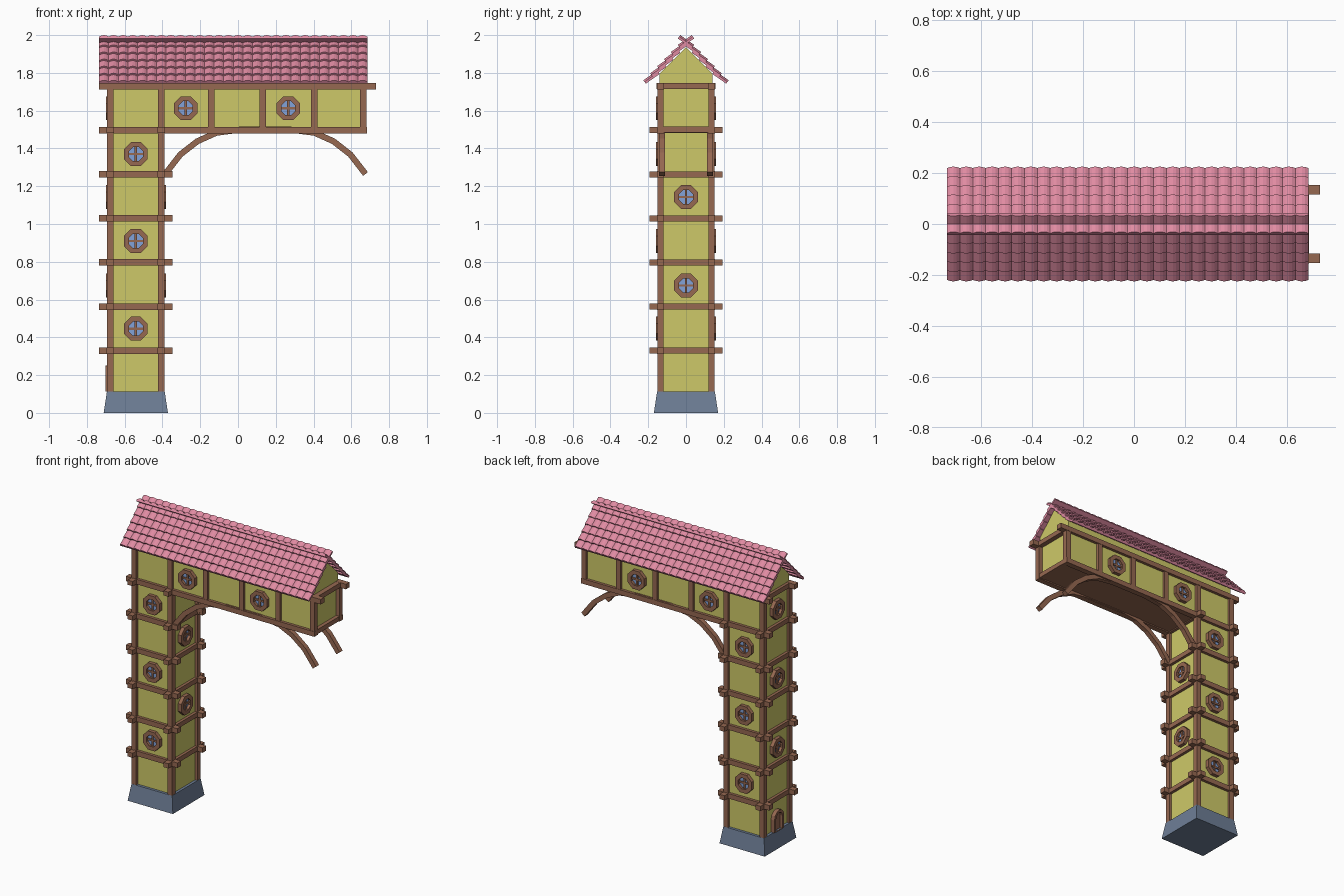
import bpy, bmesh, math
from mathutils import Matrix, Vector

if "Cube" in bpy.data.objects:
    bpy.data.objects.remove(bpy.data.objects["Cube"])


def material(name, rgb):
    lin = [((c / 255 + 0.055) / 1.055) ** 2.4 for c in rgb]
    m = bpy.data.materials.new(name)
    m.diffuse_color = (*lin, 1)
    m.use_nodes = True
    m.node_tree.nodes["Principled BSDF"].inputs["Base Color"].default_value = m.diffuse_color
    return m


PLASTER = material("yellow plaster", (206, 201, 104))
WOOD = material("brown wood", (150, 104, 81))
TILE = material("pink tile", (224, 139, 162))
STONE = material("slate stone", (110, 126, 150))
GLASS = material("blue glass", (130, 162, 216))

TX, R = -0.541, 0.135          # tower centre x, half spacing of the posts
LEVELS = [0.33, 0.563, 0.797, 1.03, 1.263, 1.497, 1.73]
T = 0.034                      # timber thickness


def finish(name, bm, mat):
    bmesh.ops.recalc_face_normals(bm, faces=bm.faces)
    me = bpy.data.meshes.new(name)
    bm.to_mesh(me)
    bm.free()
    me.materials.append(mat)
    ob = bpy.data.objects.new(name, me)
    bpy.context.collection.objects.link(ob)
    return ob


def add_box(bm, lo, hi):
    lo, hi = Vector(lo), Vector(hi)
    s = hi - lo
    bmesh.ops.create_cube(bm, size=1, matrix=Matrix.Translation((lo + hi) / 2) @ Matrix.Diagonal((*s, 1)))


def add_prism(bm, pts, offset):
    """Extrude a closed outline of 3D points along an offset."""
    a = [bm.verts.new(p) for p in pts]
    b = [bm.verts.new(Vector(p) + Vector(offset)) for p in pts]
    n = len(a)
    bm.faces.new(a)
    bm.faces.new(b[::-1])
    for i in range(n):
        bm.faces.new((a[i], a[(i + 1) % n], b[(i + 1) % n], b[i]))


def add_ring(bm, outer, inner, depth):
    """Frame between two outlines (x, z), standing out towards -y."""
    n = len(outer)
    loops = [[bm.verts.new((x, y, z)) for x, z in o]
             for o, y in ((outer, 0), (outer, -depth), (inner, -depth), (inner, 0))]
    for k in range(3):
        for i in range(n):
            j = (i + 1) % n
            bm.faces.new((loops[k][i], loops[k][j], loops[k + 1][j], loops[k + 1][i]))


def octagon(r):
    r /= math.cos(math.pi / 8)
    return [(r * math.cos(math.pi * (i + .5) / 4), r * math.sin(math.pi * (i + .5) / 4)) for i in range(8)]


# Stone foot: tapered block
bm = bmesh.new()
bmesh.ops.create_cube(bm, size=1, matrix=Matrix.Translation((TX, 0, 0.0565)) @ Matrix.Diagonal((0.34, 0.34, 0.113, 1)))
for v in bm.verts:
    if v.co.z > 0.05:
        v.co.x = TX + (v.co.x - TX) * 0.9
        v.co.y *= 0.9
finish("stone_foot", bm, STONE)

# Plaster walls of the tower, overhanging room and gabled attic
bm = bmesh.new()
add_box(bm, (TX - R, -R, 0.1), (TX + R, R, 1.73))
finish("tower_wall", bm, PLASTER)
bm = bmesh.new()
add_box(bm, (TX + R - 0.01, -R, 1.5), (0.655, R, 1.73))
finish("room_wall", bm, PLASTER)
bm = bmesh.new()
gable = [(-0.14, 1.73), (0.14, 1.73), (0.14, 1.795), (0, 1.935), (-0.14, 1.795)]
add_prism(bm, [(TX - R, y, z) for y, z in gable], (0.655 - TX + R, 0, 0))
finish("attic_wall", bm, PLASTER)

# Upright posts
bm = bmesh.new()
for s in (-1, 1):
    for x in (TX - R, TX + R):
        add_box(bm, (x - T / 2, s * R - T / 2, 0.11), (x + T / 2, s * R + T / 2, 1.73))
    for x in (-0.141, 0.13, 0.404, 0.664):
        add_box(bm, (x - T / 2, s * R - T / 2, 1.49), (x + T / 2, s * R + T / 2, 1.73))
finish("posts", bm, WOOD)

# Horizontal beams crossing at the tower corners
bm = bmesh.new()
w = 0.019
for z in LEVELS:
    x1 = {1.497: 0.682, 1.73: 0.73}.get(z, -0.348)
    y1 = 0.155 if z == 1.73 else 0.193
    for s in (-1, 1):
        add_box(bm, (-0.735, s * R - w, z - T / 2), (x1, s * R + w, z + T / 2))
        x = TX + s * R
        add_box(bm, (x - w, -y1, z - T / 2 + .001), (x + w, y1, z + T / 2 - .001))
add_box(bm, (0.65, -0.155, 1.714), (0.688, 0.155, 1.746))
add_box(bm, (0.645, -0.12, 1.484), (0.68, 0.12, 1.515))
finish("beams", bm, WOOD)

# Floor under the overhang
bm = bmesh.new()
add_box(bm, (TX + R, -0.125, 1.488), (0.66, 0.125, 1.51))
finish("room_floor", bm, WOOD)

# Curved braces: one arch per side, its crown hidden in the beam
half = [(0.53, 1.265), (0.45, 1.368), (0.36, 1.438), (0.26, 1.483), (0.13, 1.5)]
path = [(0.145 - x, z) for x, z in half] + [(0.145 + x, z) for x, z in half[::-1]]
bm = bmesh.new()
for s in (-1, 1):
    upper, lower = [], []
    for i, p in enumerate(path):
        a, b = path[max(i - 1, 0)], path[min(i + 1, len(path) - 1)]
        d = Vector((b[0] - a[0], b[1] - a[1])).normalized() * 0.016
        upper.append((p[0] - d.y, s * 0.127 - 0.016, p[1] + d.x))
        lower.append((p[0] + d.y, s * 0.127 - 0.016, p[1] - d.x))
    for i in range(len(path) - 1):
        add_prism(bm, [upper[i], upper[i + 1], lower[i + 1], lower[i]], (0, 0.032, 0))
bmesh.ops.remove_doubles(bm, verts=bm.verts, dist=1e-5)
finish("arched_braces", bm, WOOD)

# Octagonal windows: (x, y, z, turn about z), turn 0 faces the front
spots = []
for z in (0.446, 0.91, 1.37):
    spots += [(TX, -R, z, 0), (TX, R, z, 180)]
for x in (-0.277, 0.266):
    spots += [(x, -R, 1.613, 0), (x, R, 1.613, 180)]
for z in (0.675, 1.143):
    spots.append((TX + R, 0, z, 90))
for z in (0.675, 1.143, 1.613):
    spots.append((TX - R, 0, z, -90))
frames, panes = bmesh.new(), bmesh.new()
for x, y, z, turn in spots:
    m = Matrix.Translation((x, y, z)) @ Matrix.Rotation(math.radians(turn), 4, 'Z')
    f, g = bmesh.new(), bmesh.new()
    add_ring(f, octagon(0.063), octagon(0.037), 0.024)
    add_box(f, (-0.006, -0.014, -0.038), (0.006, 0, 0.038))
    add_box(f, (-0.038, -0.0135, -0.006), (0.038, 0, 0.006))
    add_prism(g, [(a, 0, b) for a, b in octagon(0.04)], (0, -0.006, 0))
    for part, whole in ((f, frames), (g, panes)):
        part.transform(m)
        tmp = bpy.data.meshes.new("tmp")
        part.to_mesh(tmp)
        part.free()
        whole.from_mesh(tmp)
        bpy.data.meshes.remove(tmp)
finish("window_frames", frames, WOOD)
finish("window_panes", panes, GLASS)


# Arched door on the left side of the tower
def arch(hw, top):
    pts = [(hw * math.cos(math.pi * i / 6), top - hw + hw * math.sin(math.pi * i / 6)) for i in range(7)]
    return [(hw, 0.112)] + pts + [(-hw, 0.112)]


bm = bmesh.new()
add_ring(bm, arch(0.052, 0.25), arch(0.034, 0.232), 0.026)
add_prism(bm, [(a, 0, b) for a, b in arch(0.036, 0.234)], (0, -0.008, 0))
bm.transform(Matrix.Translation((TX - R, 0, 0)) @ Matrix.Rotation(math.radians(-90), 4, 'Z'))
finish("door", bm, WOOD)

# Roof: overlapping rows of arched tiles on both slopes, crossing at the ridge
COLS, ROWS, X0, X1 = 28, 6, -0.735, 0.685
cw = (X1 - X0) / COLS
tilt, length = math.radians(35), 0.09
for s, name in ((-1, "front_roof_tiles"), (1, "back_roof_tiles")):
    bm = bmesh.new()
    for row in range(ROWS):
        y, z = 0.213 - 0.0365 * row, 1.743 + 0.0375 * row
        for c in range(COLS):
            x = X0 + c * cw
            prof = [(x, 0)] + [(x + cw * i / 4, 0.012 + 0.010 * math.sin(math.pi * i / 4)) for i in range(5)] + [(x + cw, 0)]
            pts = [(px, s * (y + h * math.sin(tilt)), z + h * math.cos(tilt)) for px, h in prof]
            add_prism(bm, pts, (0, -s * length * math.cos(tilt), length * math.sin(tilt)))
    finish(name, bm, TILE)
